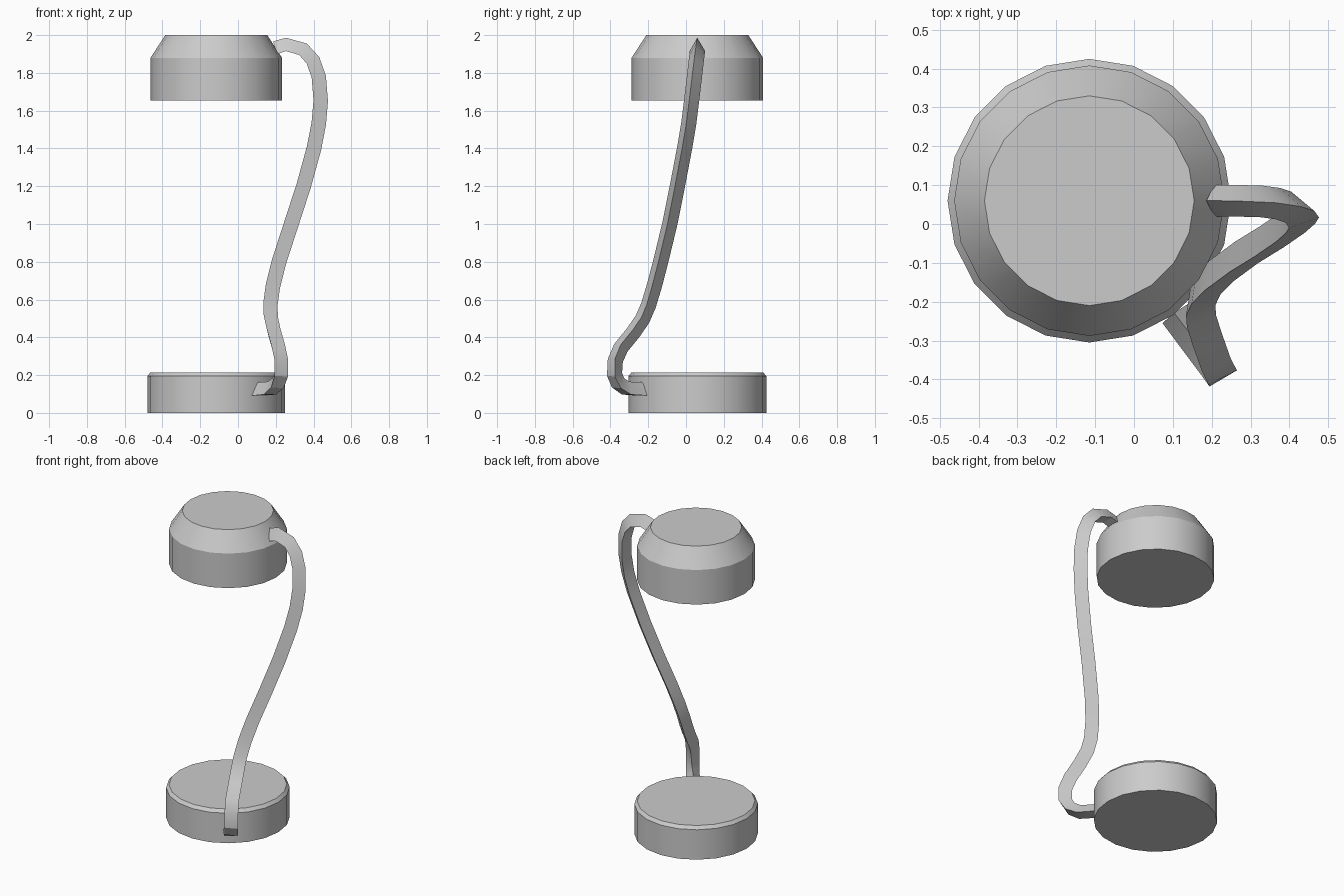
import bpy
import bmesh
import math
from mathutils import Vector

cube = bpy.data.objects.get("Cube")
if cube:
    bpy.data.objects.remove(cube, do_unlink=True)

# Single grey finish
grey = bpy.data.materials.new("neutral_grey")
grey.use_nodes = True
colour = (0.6, 0.6, 0.6, 1.0)
grey.diffuse_color = colour
for node in grey.node_tree.nodes:
    if node.type == 'BSDF_PRINCIPLED':
        node.inputs["Base Color"].default_value = colour


def loft(name, rings):
    """Skin a list of equal-sized rings and close both ends."""
    bm = bmesh.new()
    loops = [[bm.verts.new(p) for p in ring] for ring in rings]
    n = len(loops[0])
    for a, b in zip(loops, loops[1:]):
        for i in range(n):
            j = (i + 1) % n
            bm.faces.new((a[i], a[j], b[j], b[i]))
    bm.faces.new(loops[0][::-1])
    bm.faces.new(loops[-1])
    bmesh.ops.recalc_face_normals(bm, faces=bm.faces)
    mesh = bpy.data.meshes.new(name)
    bm.to_mesh(mesh)
    bm.free()
    mesh.materials.append(grey)
    obj = bpy.data.objects.new(name, mesh)
    bpy.context.collection.objects.link(obj)
    bpy.ops.object.select_all(action='DESELECT')
    obj.select_set(True)
    bpy.context.view_layer.objects.active = obj
    bpy.ops.object.shade_smooth_by_angle(angle=math.radians(30))
    return obj


CENTRE = Vector((-0.115, 0.06, 0))
SIDES = 20


def turned(name, profile):
    """Turn a (radius, height) profile around the lamp axis."""
    angles = [math.tau * i / SIDES for i in range(SIDES)]
    loft(name, [[CENTRE + Vector((r * math.cos(a), r * math.sin(a), z))
                 for a in angles] for r, z in profile])


# Base disc with a small chamfer, and the lamp head with a sloped shoulder
turned("base", [(0.365, 0), (0.365, 0.195), (0.348, 0.215)])
turned("lamp_head", [(0.348, 1.655), (0.348, 1.88), (0.27, 2.0)])

# Bent arm path, from the head down to the base
path = [Vector(p) for p in (
    (0.2, 0.06, 1.922), (0.255, 0.06, 1.939), (0.34, 0.057, 1.915),
    (0.39, 0.05, 1.86), (0.42, 0.04, 1.775), (0.43, 0.025, 1.65),
    (0.42, 0.01, 1.53), (0.395, -0.012, 1.4), (0.34, -0.05, 1.2),
    (0.275, -0.09, 1.0), (0.21, -0.138, 0.8), (0.177, -0.172, 0.67),
    (0.163, -0.202, 0.57), (0.165, -0.232, 0.5), (0.18, -0.28, 0.43),
    (0.203, -0.345, 0.35), (0.218, -0.375, 0.28), (0.218, -0.378, 0.2),
    (0.2, -0.355, 0.15), (0.165, -0.31, 0.12), (0.105, -0.23, 0.115))]

# Triangular section carried along the path without twisting
RADIUS = 0.047
ridge = Vector((0, 0, 1))
rings = []
for i, point in enumerate(path):
    back = (point - path[i - 1]).normalized() if i else Vector()
    ahead = (path[i + 1] - point).normalized() if i + 1 < len(path) else Vector()
    tangent = (back + ahead).normalized()
    ridge = (ridge - tangent * ridge.dot(tangent)).normalized()
    side = tangent.cross(ridge)
    rings.append([point + RADIUS * (ridge * math.cos(a) + side * math.sin(a))
                  for a in (math.tau * k / 3 for k in range(3))])
loft("arm", rings)
